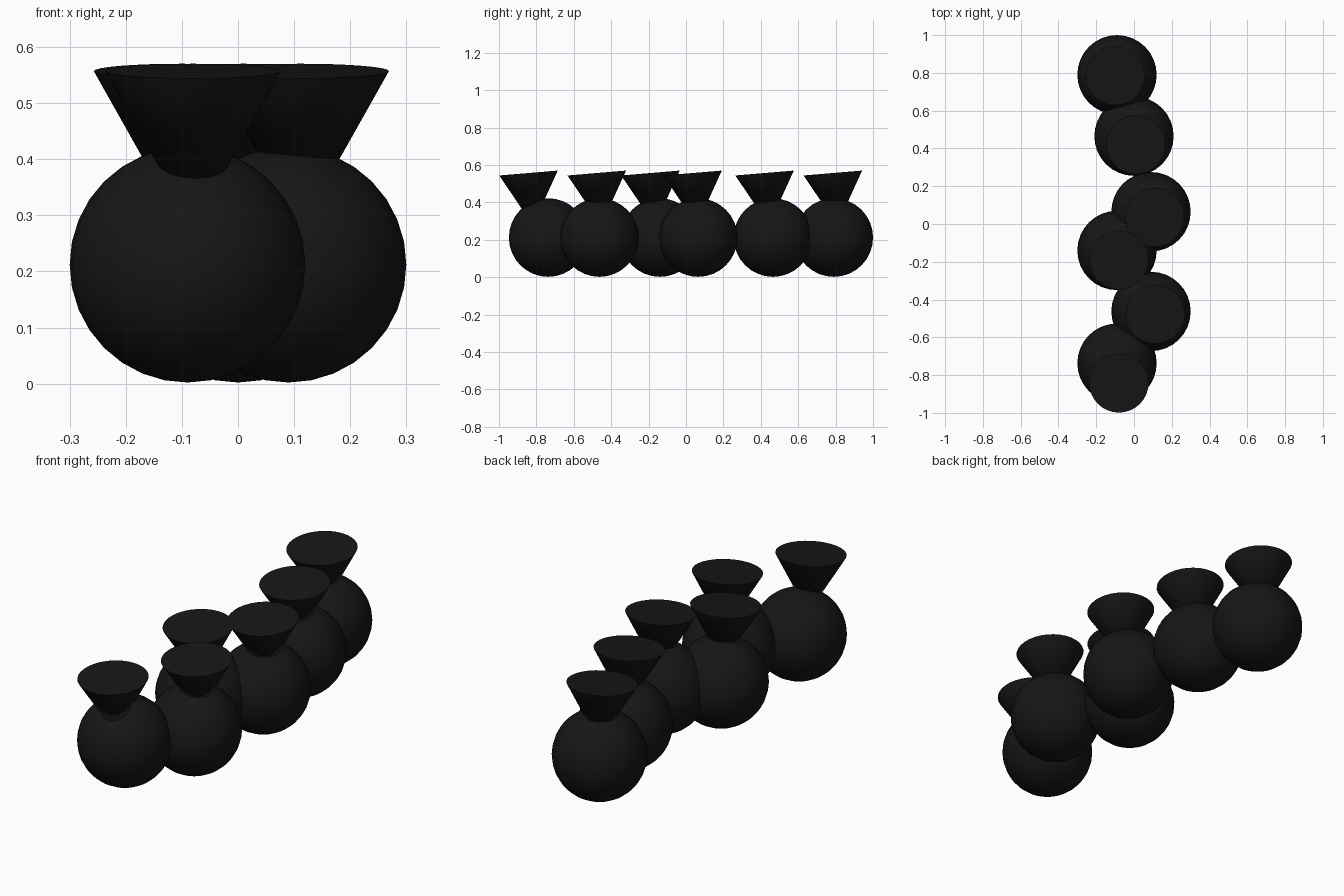
import bpy, math
from mathutils import Vector, Matrix

if "Cube" in bpy.data.objects:
    bpy.data.objects.remove(bpy.data.objects["Cube"])

black = bpy.data.materials.new("matte_black")
black.diffuse_color = (0.008, 0.008, 0.008, 1)
black.use_nodes = True
black.node_tree.nodes["Principled BSDF"].inputs["Base Color"].default_value = black.diffuse_color

R = 0.21            # ball radius
CONE_R = 0.157      # rim radius of the funnel
CONE_H = 0.28       # funnel height, tip buried in the ball
TILT = math.radians(4.8)

# ball centre x, y, then funnel rim centre x, y
PIECES = [
    (-0.09, 0.79, -0.10, 0.785),
    (0.00, 0.465, 0.01, 0.42),
    (0.09, 0.065, 0.11, 0.035),
    (-0.09, -0.14, -0.08, -0.19),
    (0.09, -0.463, 0.112, -0.477),
    (-0.09, -0.737, -0.08, -0.842),
]


def finish(name):
    ob = bpy.context.object
    ob.name = name
    ob.data.materials.append(black)
    bpy.ops.object.shade_smooth_by_angle(angle=math.radians(40))
    return ob


for i, (bx, by, cx, cy) in enumerate(PIECES, 1):
    # round body
    bpy.ops.mesh.primitive_uv_sphere_add(
        segments=32, ring_count=16, radius=R, location=(bx, by, R + 0.002))
    finish(f"ball_{i}")

    # upside-down cone with a flat lid, leaning slightly to the front
    rot = Matrix.Rotation(TILT, 3, 'X')
    centre = Vector((cx, cy, 0.557)) - rot @ Vector((0, 0, CONE_H / 2))
    bpy.ops.mesh.primitive_cone_add(
        vertices=32, radius1=0, radius2=CONE_R, depth=CONE_H,
        location=centre, rotation=(TILT, 0, 0))
    finish(f"funnel_{i}")
